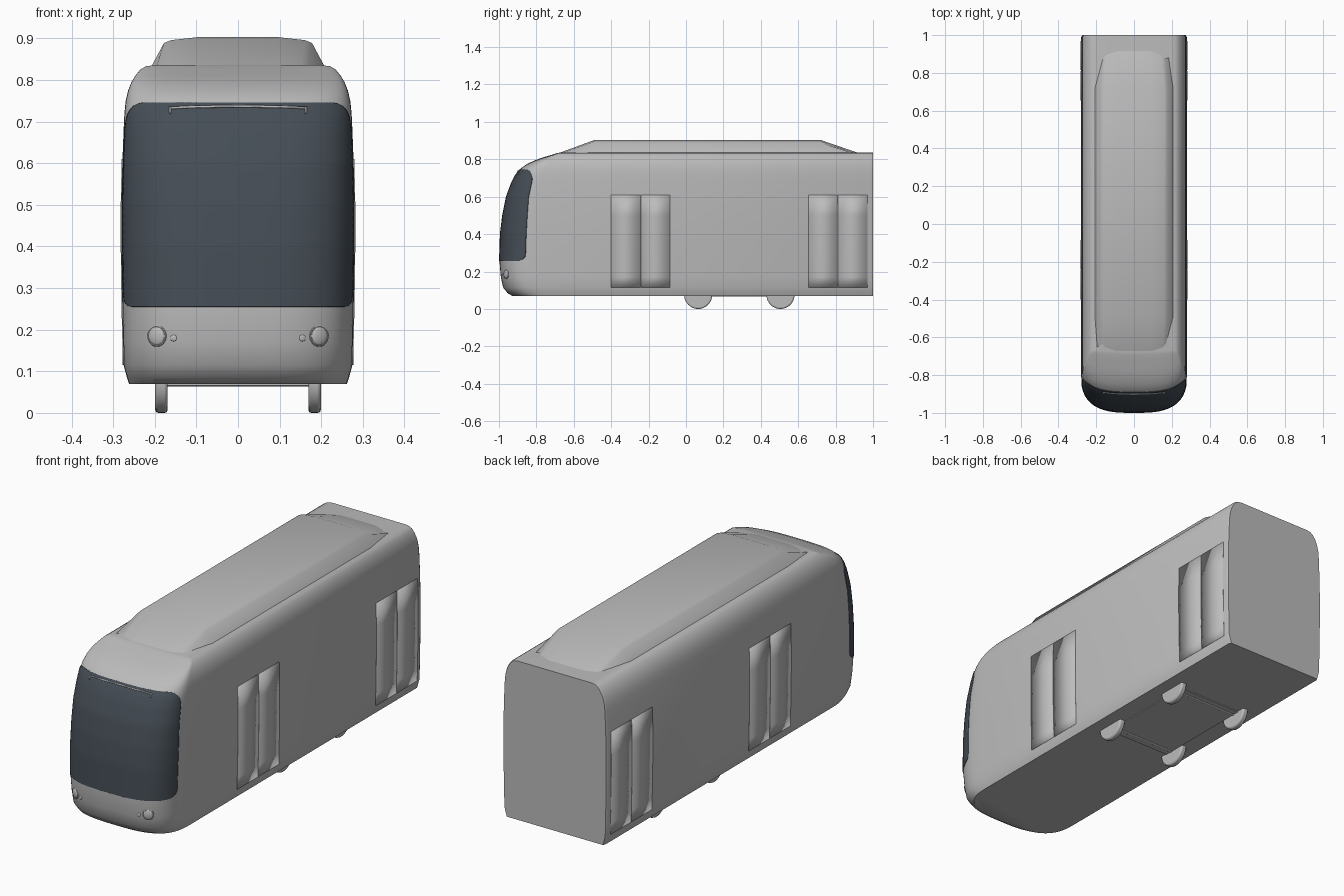
import bpy, bmesh, math
from mathutils import Matrix, Vector

cube = bpy.data.objects.get("Cube")
if cube:
    bpy.data.objects.remove(cube, do_unlink=True)


def material(name, rgb):
    m = bpy.data.materials.new(name)
    m.use_nodes = True
    m.diffuse_color = (*rgb, 1)
    m.node_tree.nodes["Principled BSDF"].inputs["Base Color"].default_value = (*rgb, 1)
    return m


GREY = material("body grey", (0.5, 0.5, 0.5))
GLASS = material("dark glass", (0.06, 0.075, 0.092))

# Shell stations: height, half width, nose position, depth of the rounded nose
STATIONS = [
    (.07, .262, -.93, .2), (.085, .267, -.955, .21), (.115, .275, -.978, .22),
    (.17, .276, -.99, .22), (.25, .278, -.997, .22), (.4, .28, -.992, .22),
    (.5, .28, -.98, .21), (.6, .278, -.96, .19), (.68, .275, -.93, .17),
    (.72, .273, -.908, .155), (.75, .27, -.885, .14), (.775, .264, -.85, .115),
    (.795, .256, -.807, .085), (.81, .247, -.765, .06), (.825, .235, -.715, .035),
    (.833, .222, -.69, .02), (.836, .2, -.675, .01)]


def station(z):
    """Half width, nose position and nose depth at a height."""
    z = min(max(z, STATIONS[0][0]), STATIONS[-1][0])
    for a, b in zip(STATIONS, STATIONS[1:]):
        if z <= b[0]:
            k = (z - a[0]) / (b[0] - a[0])
            return [p + (q - p) * k for p, q in zip(a[1:], b[1:])]


def nose_point(t, z, out=0.0):
    """Point on the nose; t runs from -pi/2 (right side) to pi/2 (left side)."""
    w, f, d = station(z)
    s, c = math.sin(t), max(math.cos(t), 0)
    x = math.copysign(w * abs(s) ** (2 / 3), s)
    return Vector((x + s * out, f + d * (1 - c ** (2 / 3)) - c * out, z))


def nose_y(x, z):
    w, f, d = station(z)
    return f + d * (1 - (1 - abs(x / w) ** 3) ** (1 / 3))


def finish(obj, mat, angle=35):
    obj.data.materials.append(mat)
    bpy.ops.object.select_all(action='DESELECT')
    obj.select_set(True)
    bpy.context.view_layer.objects.active = obj
    bpy.ops.object.shade_smooth_by_angle(angle=math.radians(angle))
    return obj


def bm_object(name, bm, mat):
    bmesh.ops.recalc_face_normals(bm, faces=bm.faces)
    mesh = bpy.data.meshes.new(name)
    bm.to_mesh(mesh)
    bm.free()
    obj = bpy.data.objects.new(name, mesh)
    bpy.context.collection.objects.link(obj)
    return finish(obj, mat)


def loft(name, rows, mat, closed=False):
    """Skin rows of points; closed rows are also capped at both ends."""
    bm = bmesh.new()
    vs = [[bm.verts.new(p) for p in row] for row in rows]
    n = len(rows[0])
    for a, b in zip(vs, vs[1:]):
        for i in range(n if closed else n - 1):
            j = (i + 1) % n
            bm.faces.new((a[i], a[j], b[j], b[i]))
    if closed:
        bm.faces.new(vs[0])
        bm.faces.new(vs[-1])
    return bm_object(name, bm, mat)


def plate(name, rows, mat, mirror=False):
    obj = loft(name, rows, mat)
    mod = obj.modifiers.new("thickness", 'SOLIDIFY')
    mod.thickness, mod.offset = .004, 0
    if mirror:
        obj.modifiers.new("mirror", 'MIRROR')
    return obj


def add_box(name, low, high, mat):
    bm = bmesh.new()
    bmesh.ops.create_cube(bm, size=1)
    for v in bm.verts:
        v.co = [(l + h) / 2 + c * (h - l) for l, h, c in zip(low, high, v.co)]
    return bm_object(name, bm, mat)


# Body shell
STEPS = 48
angles = [math.pi * (i / STEPS - .5) for i in range(STEPS + 1)]
rings = []
for z, w, f, d in STATIONS:
    ring = [nose_point(t, z) for t in angles]
    ring += [Vector((w, .99, z)), Vector((w - .006, 1, z)),
             Vector((-w + .006, 1, z)), Vector((-w, .99, z))]
    rings.append(ring)
loft("body_shell", rings, GREY, closed=True)

# Windscreen wrapping round the nose, with rounded corners
LOW, HIGH, EDGE, ROWS = .255, .745, 1.344, 40
rows = []
for i in range(ROWS + 1):
    z = (LOW + HIGH) / 2 - (HIGH - LOW) / 2 * math.cos(math.pi * i / ROWS)
    top = max(0, (z - HIGH + .07) / .07)
    low = max(0, (LOW + .03 - z) / .03)
    reach = EDGE - .5 * (1 - math.sqrt(max(0, 1 - top ** 2))) \
        - .3 * (1 - math.sqrt(max(0, 1 - low ** 2)))
    rows.append([nose_point(reach * (j / 24 - 1), z, .001) for j in range(49)])
plate("windscreen", rows, GLASS)

# Roof housing with sloped ends
rows = []
for y, base, edge, h in [(-.7, .2, .165, .828), (-.49, .215, .178, .905),
                         (.72, .215, .178, .905), (.93, .185, .16, .833)]:
    half = [(edge * .55, h - .002), (edge * .9, h - .009), (edge, h - .016), (base, .82)]
    section = [(-x, z) for x, z in reversed(half)] + half
    rows.append([Vector((x, y, z)) for x, z in section])
loft("roof_housing", rows, GREY, closed=True)

# Double-leaf doors on both sides
heights = [.115, .17, .25, .4, .5, .61]
for door, start in (("middle", -.4), ("rear", .655)):
    for leaf, shift in (("front", 0), ("back", .159)):
        y0, y1 = start + shift, start + shift + .156
        plate(f"{door}_door_{leaf}_leaf",
              [[Vector((station(z)[0], y, z)) for y in (y0, y1)] for z in heights],
              GREY, mirror=True)

# Lamps, turned to face along the nose surface
for side, sign in (("left", 1), ("right", -1)):
    for lamp, x, z, r in (("headlight", .195, .185, .023), ("marker_lamp", .155, .18, .008)):
        x *= sign
        turn = math.atan2(nose_y(x + .01, z) - nose_y(x - .01, z), .02)
        place = (x, nose_y(x, z), z)
        bpy.ops.mesh.primitive_uv_sphere_add(segments=24, ring_count=12, radius=r,
                                             location=place, rotation=(0, 0, turn))
        obj = bpy.context.object
        obj.name = f"{side}_{lamp}"
        obj.scale.y = .35
        finish(obj, GREY)
        if lamp == "headlight":
            bpy.ops.mesh.primitive_torus_add(major_radius=r, minor_radius=.003,
                                             major_segments=24, minor_segments=8,
                                             location=place,
                                             rotation=(math.pi / 2, 0, turn))
            bpy.context.object.name = f"{side}_headlight_rim"
            finish(bpy.context.object, GREY)

# Thin bar across the top of the windscreen, with turned-down ends
path = [(-.163, .72), (-.163, .733), (-.08, .736), (0, .737),
        (.08, .736), (.163, .733), (.163, .72)]
rows = [[Vector((x, nose_y(x, z + s) - .006, z + s)) for s in (-.002, .002)]
        for x, z in path[1:-1]]
plate("windscreen_bar", rows, GREY)
for side, sign in (("left", 1), ("right", -1)):
    rows = [[Vector((sign * x, nose_y(x, z) - .006, z)) for x in (.161, .165)]
            for z in (.72, .735)]
    plate(f"{side}_bar_end", rows, GREY)

# Running gear
add_box("bogie_plate", (-.17, .03, .066), (.17, .54, .08), GREY)
for axle, y in (("front", .065), ("rear", .505)):
    for side, sign in (("left", 1), ("right", -1)):
        bpy.ops.mesh.primitive_cylinder_add(vertices=40, radius=.075, depth=.03,
                                            location=(sign * .184, y, .075),
                                            rotation=(0, math.pi / 2, 0))
        wheel = bpy.context.object
        wheel.name = f"{axle}_{side}_wheel"
        bevel = wheel.modifiers.new("bevel", 'BEVEL')
        bevel.width, bevel.segments = .007, 2
        finish(wheel, GREY)
    bpy.ops.mesh.primitive_cylinder_add(vertices=16, radius=.012, depth=.36,
                                        location=(0, y, .075),
                                        rotation=(0, math.pi / 2, 0))
    bpy.context.object.name = f"{axle}_axle"
    finish(bpy.context.object, GREY)
